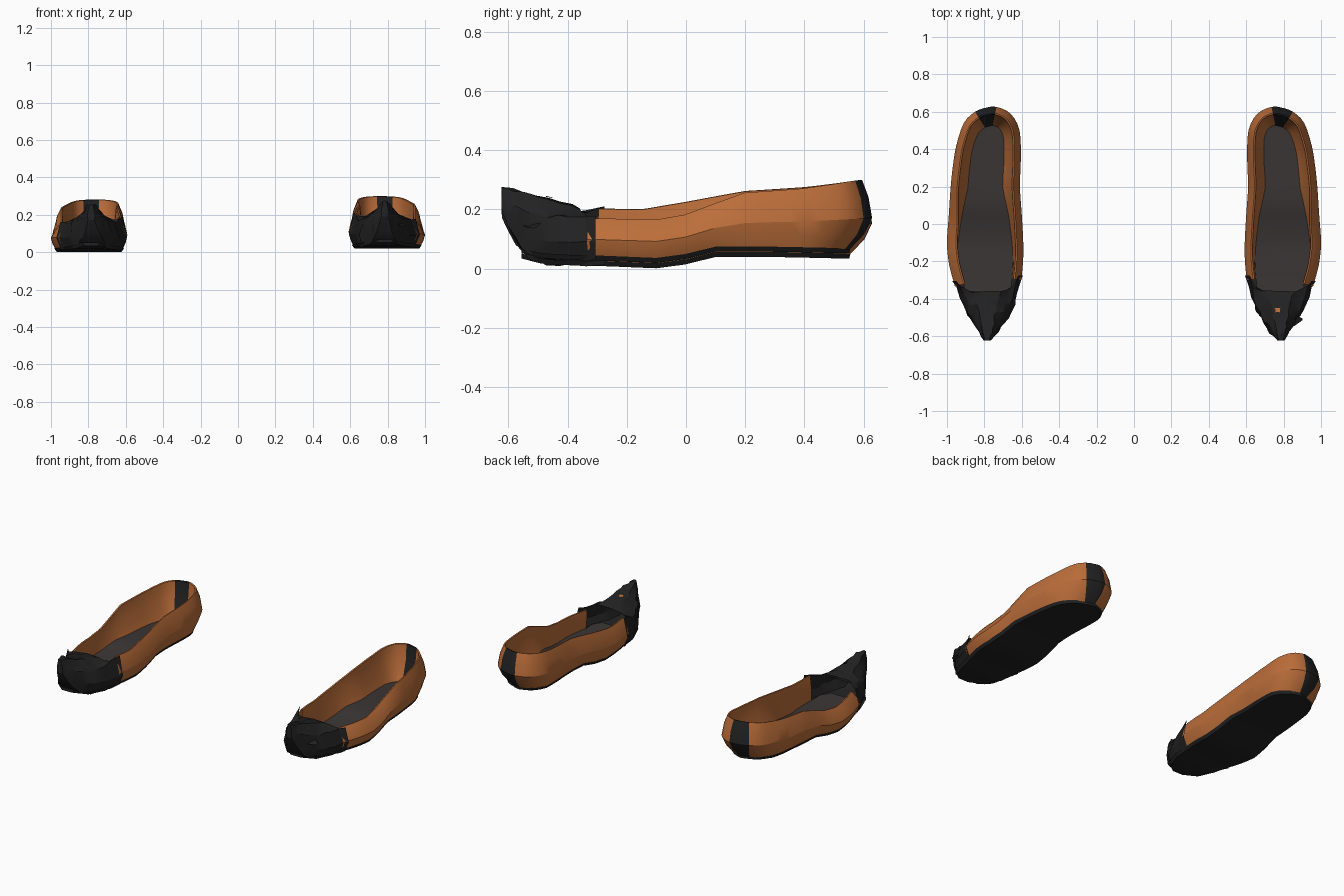
import bpy, bmesh, math, random
from mathutils import Vector

if "Cube" in bpy.data.objects:
    bpy.data.objects.remove(bpy.data.objects["Cube"])

random.seed(4)


def material(name, rgb):
    m = bpy.data.materials.new(name)
    m.diffuse_color = (*rgb, 1)
    m.use_nodes = True
    m.node_tree.nodes["Principled BSDF"].inputs["Base Color"].default_value = m.diffuse_color
    return m


TAN = material("tan_leather", (0.50, 0.155, 0.042))
BLACK = material("black_leather", (0.016, 0.016, 0.016))
GREY = material("grey_insole", (0.042, 0.035, 0.035))

# Widest outline of the shoe: inner front -> heel -> outer front
OUTLINE = [(.603, -.30), (.593, -.2), (.592, -.1), (.60, .05), (.61, .2), (.605, .35),
           (.612, .5), (.66, .59), (.735, .626), (.79, .622), (.85, .60), (.91, .54),
           (.95, .42), (.967, .32), (.98, .2), (.99, .05), (1.0, -.1), (.988, -.22),
           (.957, -.335)]
SUB = 3
HEEL = 9
SOLE_Z = [(-.55, .05), (-.48, .033), (-.3, .028), (-.1, .02), (0, .033), (.1, .058), (.3, .058), (.55, .053)]
RIM_IN = [(-.29, .203), (-.15, .20), (0, .225), (.2, .262), (.4, .275), (.58, .295), (.63, .30)]
RIM_OUT = [(-.33, .17), (-.1, .165), (0, .182), (.1, .22), (.2, .256), (.4, .27), (.58, .295), (.63, .30)]
LINING = [(-.3, .05), (-.1, .06), (.05, .07), (.2, .092), (.45, .088), (.6, .10)]
LEFT_DROP = .018


def interp(table, t):
    if t <= table[0][0]:
        return table[0][1]
    for (a, va), (b, vb) in zip(table, table[1:]):
        if t <= b:
            return va + (vb - va) * (t - a) / (b - a)
    return table[-1][1]


def spline(points):
    p = [Vector(q) for q in points]
    out = []
    for i in range(len(p) - 1):
        a, b, c, d = p[max(i - 1, 0)], p[i], p[i + 1], p[min(i + 2, len(p) - 1)]
        for k in range(SUB):
            t = k / SUB
            out.append(b + (c - a) * (.5 * t) + (2 * a - 5 * b + 4 * c - d) * (.5 * t * t)
                       + (3 * b - a - 3 * c + d) * (.5 * t ** 3))
    return out + [p[-1]]


PATH = spline(OUTLINE)
N = len(PATH)


def inset(i, d):
    t = (PATH[min(i + 1, N - 1)] - PATH[max(i - 1, 0)]).normalized()
    return PATH[i] + Vector((t.y, -t.x)) * d


def grid(name, rows, mats, side, wrap_from=None, caps=(), rule=None):
    """Skin equal-length rows of points; rows from wrap_from on are closed tubes."""
    bm = bmesh.new()
    vs = [[bm.verts.new((p[0] * side, p[1], p[2] - (LEFT_DROP if side < 0 else 0))) for p in r] for r in rows]
    n = len(rows[0])
    for i in range(len(rows) - 1):
        closed = wrap_from is not None and i >= wrap_from
        for j in range(n if closed else n - 1):
            k = (j + 1) % n
            f = bm.faces.new((vs[i][j], vs[i][k], vs[i + 1][k], vs[i + 1][j]))
            f.material_index = rule(i, j) if rule else 0
    for c in caps:
        bm.faces.new(vs[c])
    bmesh.ops.recalc_face_normals(bm, faces=bm.faces)
    me = bpy.data.meshes.new(name)
    bm.to_mesh(me)
    bm.free()
    for m in mats:
        me.materials.append(m)
    ob = bpy.data.objects.new(name, me)
    bpy.context.collection.objects.link(ob)
    bpy.context.view_layer.objects.active = ob
    ob.select_set(True)
    bpy.ops.object.shade_smooth_by_angle(angle=math.radians(22))
    ob.select_set(False)
    return ob


def wall_section(i):
    """Outer skin, rim and sloping lining at one point of the outline."""
    x, y = PATH[i]
    outer = i > HEEL * SUB
    z0 = interp(SOLE_Z, y) + .012
    z1 = interp(RIM_OUT if outer else RIM_IN, y)
    foot = .025 + .05 * max(0, min(1, (y - .45) / .15))
    lean = .014 * max(0, min(1, (.2 - y) / .2)) if outer else 0
    levels = [(foot, 0), (foot * .35, .22), (0, .45), (.012 + lean * .5, .75), (.034 + lean, 1),
              (.042 + lean, .99), (.05 + lean * .6, .6), (interp(LINING, y), .1)]
    return [(*inset(i, d), z0 + (z1 - z0) * t) for d, t in levels]


def pair_rows(loop, front):
    """Rows across the shoe, joining matching inner and outer points."""
    return list(front) + [(loop[i], loop[N - 1 - i]) for i in range(N // 2)]


# Toe stations: y, inner x, outer x, bottom z, shoulder z, crest x, crest half width, crest z
TOE = [(-.29, .594, .972, .03, .17, .79, .09, .195),
       (-.39, .625, .932, .03, .175, .785, .06, .211),
       (-.47, .655, .90, .035, .175, .785, .042, .23),
       (-.53, .692, .865, .05, .185, .785, .033, .248),
       (-.58, .728, .832, .10, .205, .785, .022, .267),
       (-.622, .765, .805, .19, .235, .785, .01, .272)]


def toe_rows():
    rows = []
    for s, (a, b) in enumerate(zip(TOE, TOE[1:] + TOE[-1:])):
        for t in ((0, .5) if s < len(TOE) - 1 else (0,)):
            y, xl, xr, zb, zs, cx, hw, zc = [u + (v - u) * t for u, v in zip(a, b)]
            first = s == 0 and t == 0
            w = (xr - xl) * .1
            back = -.07 if first else (-.02 if s == 0 else 0)
            ear = .04 if first else (.025 if s == 0 else 0)
            side_y = .015 if first else 0
            sec = [(xl + w * .7, y + side_y, zb), (xl, y + side_y, zb + (zs - zb) * .45),
                   (xl + w * .6, y + side_y, zs + ear),
                   ((xl + cx - hw) / 2, y + back * .6, (zs + zc) / 2 - .008 + ear * .4),
                   (cx - hw, y + back, zc), (cx, y + back, zc + .003), (cx + hw, y + back, zc),
                   ((xr + cx + hw) / 2, y + back * .6, (zs + zc) / 2 - .008),
                   (xr - w * .6, y - side_y, zs + ear * .2),
                   (xr, y - side_y, zb + (zs - zb) * .45), (xr - w * .7, y - side_y, zb)]
            j = .001 if first or y < -.6 else .007
            rows.append([tuple(c + random.uniform(-j, j) for c in p) for p in sec])
    return rows


for side, tag in ((1, "right"), (-1, "left")):
    # Upper with a dark strap at the heel
    sections = [wall_section(i) for i in range(N)]
    grid(tag + "_upper", sections, [TAN, BLACK], side,
         rule=lambda i, j: int((HEEL - 1) * SUB <= i < (HEEL + 1) * SUB))

    # Insole, bedded at the foot of the lining
    bed = [s[-1] for s in sections]
    front = [((.70, -.42, .065), (.87, -.42, .065)), ((.66, -.37, .062), (.905, -.37, .062))]
    rows = [[Vector(a).lerp(Vector(b), t) for t in (0, .33, .67, 1)] for a, b in pair_rows(bed, front)]
    grid(tag + "_insole", rows, [GREY], side)

    # Thin outsole following the foot of the upper
    edge = [s[0] for s in sections]
    front = [((.745, -.555, .065), (.825, -.555, .065)), ((.675, -.49, .048), (.885, -.49, .048)),
             ((.635, -.39, .042), (.92, -.39, .042))]
    rows = []
    for a, b in pair_rows(edge, front):
        a, b = Vector(a), Vector(b)
        lip = (b - a).normalized() * .006
        drop, rise = Vector((0, 0, .013)), Vector((0, 0, .004))
        rows.append([a - lip + rise, b + lip + rise, b - lip - drop, a + lip - drop])
    grid(tag + "_outsole", rows, [BLACK], side, wrap_from=0, caps=(0, -1))

    # Crumpled, upturned toe cap, closed underneath at the tip
    grid(tag + "_toe_cap", toe_rows(), [BLACK], side, wrap_from=3, caps=(-1,))

# Loose flap of leather on the right toe
grid("right_toe_flap", [[(.82, -.46, .17), (.83, -.56, .15)], [(.865, -.485, .16), (.865, -.54, .14)],
                        [(.90, -.505, .14), (.90, -.515, .135)]], [BLACK], 1)

# Small tan patch on the right toe crest
grid("right_toe_patch", [[(.752, -.45, .238), (.782, -.45, .24)],
                         [(.755, -.475, .243), (.78, -.472, .245)]], [TAN], 1)
